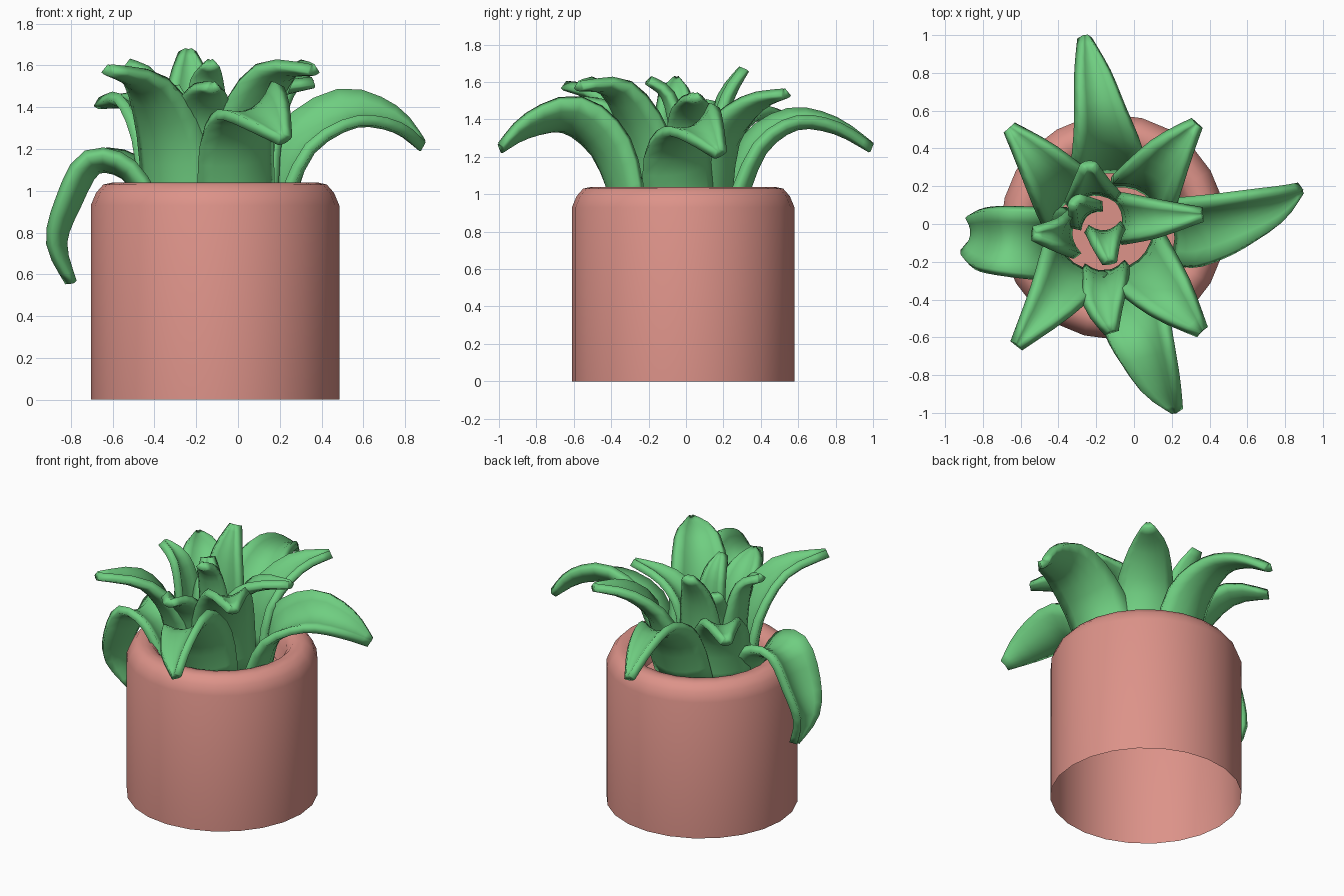
import bpy, bmesh, math
from mathutils import Vector, Matrix

if "Cube" in bpy.data.objects:
    bpy.data.objects.remove(bpy.data.objects["Cube"])


def material(name, color):
    m = bpy.data.materials.new(name)
    m.diffuse_color = (*color, 1)
    m.use_nodes = True
    m.node_tree.nodes["Principled BSDF"].inputs["Base Color"].default_value = m.diffuse_color
    return m


CLAY = material("clay", (0.72, 0.29, 0.25))
GREEN = material("leaf_green", (0.16, 0.62, 0.22))


def finish(bm, name, mat, angle):
    me = bpy.data.meshes.new(name)
    bmesh.ops.recalc_face_normals(bm, faces=bm.faces)
    bm.to_mesh(me)
    bm.free()
    ob = bpy.data.objects.new(name, me)
    bpy.context.collection.objects.link(ob)
    me.materials.append(mat)
    bpy.ops.object.select_all(action='DESELECT')
    ob.select_set(True)
    bpy.context.view_layer.objects.active = ob
    bpy.ops.object.shade_smooth_by_angle(angle=math.radians(angle))
    return ob


# pot: lathed wall with rounded rim and sunken inside, open underneath
profile = [(0.595, 0), (0.595, 0.93), (0.57, 0.99), (0.535, 1.03), (0.49, 1.04),
           (0.44, 1.03), (0.405, 0.99), (0.39, 0.93), (0.36, 0.85), (0, 0.84)]
bm = bmesh.new()
vs = [bm.verts.new((r, 0, z)) for r, z in profile]
es = [bm.edges.new(p) for p in zip(vs, vs[1:])]
bmesh.ops.spin(bm, geom=vs + es, cent=(0, 0, 0), axis=(0, 0, 1),
               angle=math.tau, steps=24, use_duplicate=False)
bmesh.ops.remove_doubles(bm, verts=bm.verts, dist=1e-4)
bmesh.ops.translate(bm, verts=bm.verts, vec=(-0.11, -0.015, 0))
finish(bm, "pot", CLAY, 45)


def spline(p, i, t):
    a, b, c, d = (p[max(0, min(len(p) - 1, i + k))] for k in (-1, 0, 1, 2))
    return 0.5 * (2 * b + (c - a) * t + (2 * a - 5 * b + 4 * c - d) * t * t
                  + (3 * b - a - 3 * c + d) * t ** 3)


# leaf: cupped blade swept along a path of (x, y, z, width)
def leaf(name, path, roll=0.0, cup=0.22, thick=0.05, sub=3, across=6):
    pts = [Vector(p) for p in path]
    st = [spline(pts, i, k / sub) for i in range(len(pts) - 1) for k in range(sub)] + [pts[-1]]
    out = (pts[-1] - pts[0]).xy.normalized().to_3d()
    bm = bmesh.new()
    rows = []
    for i, s in enumerate(st):
        tan = (st[min(i + 1, len(st) - 1)] - st[max(i - 1, 0)]).xyz.normalized()
        side = Vector((0, 0, 1)).cross(out)
        side = (side - tan * side.dot(tan)).normalized()
        side = Matrix.Rotation(-roll * min(1, 2 * i / len(st)), 3, tan) @ side
        nor = tan.cross(side)
        row = []
        for k in range(across + 1):
            u = 2 * k / across - 1
            row.append(bm.verts.new(s.xyz + side * (u * s.w / 2)
                                    + nor * (cup * s.w * (u * u - 0.4))))
        rows.append(row)
    for r, q in zip(rows, rows[1:]):
        for k in range(across):
            bm.faces.new((r[k], r[k + 1], q[k + 1], q[k]))
    ob = finish(bm, name, GREEN, 60)
    mod = ob.modifiers.new("thickness", 'SOLIDIFY')
    mod.thickness = thick
    mod.offset = 0


# outer leaves
leaf("outer_leaf_right", [(0.20, -0.02, 0.95, .38), (0.30, -0.03, 1.22, .38), (0.53, 0.03, 1.37, .32),
                          (0.75, 0.10, 1.33, .2), (0.88, 0.18, 1.22, .05)], -0.5)
leaf("outer_leaf_left", [(-0.40, -0.10, 0.92, .36), (-0.52, -0.10, 1.10, .36), (-0.69, -0.09, 1.13, .34),
                         (-0.80, -0.08, 0.94, .3), (-0.86, -0.06, 0.75, .2), (-0.80, -0.04, 0.56, .05)])
leaf("outer_leaf_back", [(-0.15, 0.26, 0.95, .38), (-0.15, 0.38, 1.25, .36), (-0.18, 0.58, 1.39, .26),
                         (-0.22, 0.80, 1.36, .17), (-0.26, 0.99, 1.25, .05)], -0.2)
leaf("outer_leaf_front", [(0.0, -0.33, 0.95, .36), (0.01, -0.43, 1.24, .38), (0.06, -0.62, 1.40, .34),
                          (0.14, -0.85, 1.35, .22), (0.22, -0.99, 1.25, .05)], -0.5)

# middle leaves on the diagonals
leaf("middle_leaf_front_left", [(-0.31, -0.20, 0.92, .38), (-0.34, -0.25, 1.25, .36),
                                (-0.44, -0.41, 1.50, .24), (-0.62, -0.64, 1.58, .05)])
leaf("middle_leaf_front_right", [(0.02, -0.18, 0.92, .38), (0.06, -0.24, 1.30, .36),
                                 (0.19, -0.39, 1.56, .26), (0.36, -0.57, 1.58, .05)])
leaf("middle_leaf_back_right", [(0.05, 0.15, 0.92, .36), (0.08, 0.20, 1.28, .34),
                                (0.19, 0.37, 1.48, .22), (0.33, 0.53, 1.54, .05)])
leaf("middle_leaf_back_left", [(-0.34, 0.12, 0.92, .36), (-0.38, 0.17, 1.23, .34),
                               (-0.50, 0.33, 1.42, .22), (-0.66, 0.51, 1.42, .05)])

# inner leaves
leaf("inner_leaf_left", [(-0.33, -0.05, 0.92, .24), (-0.36, -0.05, 1.30, .22),
                         (-0.41, -0.06, 1.53, .15), (-0.53, -0.05, 1.61, .05)])
leaf("inner_leaf_right", [(-0.06, 0.03, 0.92, .25), (-0.02, 0.03, 1.30, .24),
                          (0.12, 0.03, 1.46, .18), (0.36, 0.05, 1.52, .05)])
leaf("inner_leaf_front", [(-0.15, -0.25, 0.92, .24), (-0.15, -0.30, 1.28, .22),
                          (-0.16, -0.42, 1.45, .19), (-0.12, -0.57, 1.50, .05)])
leaf("inner_leaf_back", [(-0.22, 0.15, 0.92, .28), (-0.22, 0.17, 1.30, .26),
                         (-0.23, 0.22, 1.52, .18), (-0.24, 0.31, 1.67, .06)])

# small heart leaves
leaf("heart_leaf_back", [(-0.25, 0.05, 0.92, .18), (-0.26, 0.06, 1.28, .18), (-0.31, 0.12, 1.50, .06)])
leaf("heart_leaf_front", [(-0.15, -0.04, 0.92, .2), (-0.15, -0.05, 1.32, .18),
                          (-0.15, -0.10, 1.53, .13), (-0.13, -0.20, 1.61, .05)])
